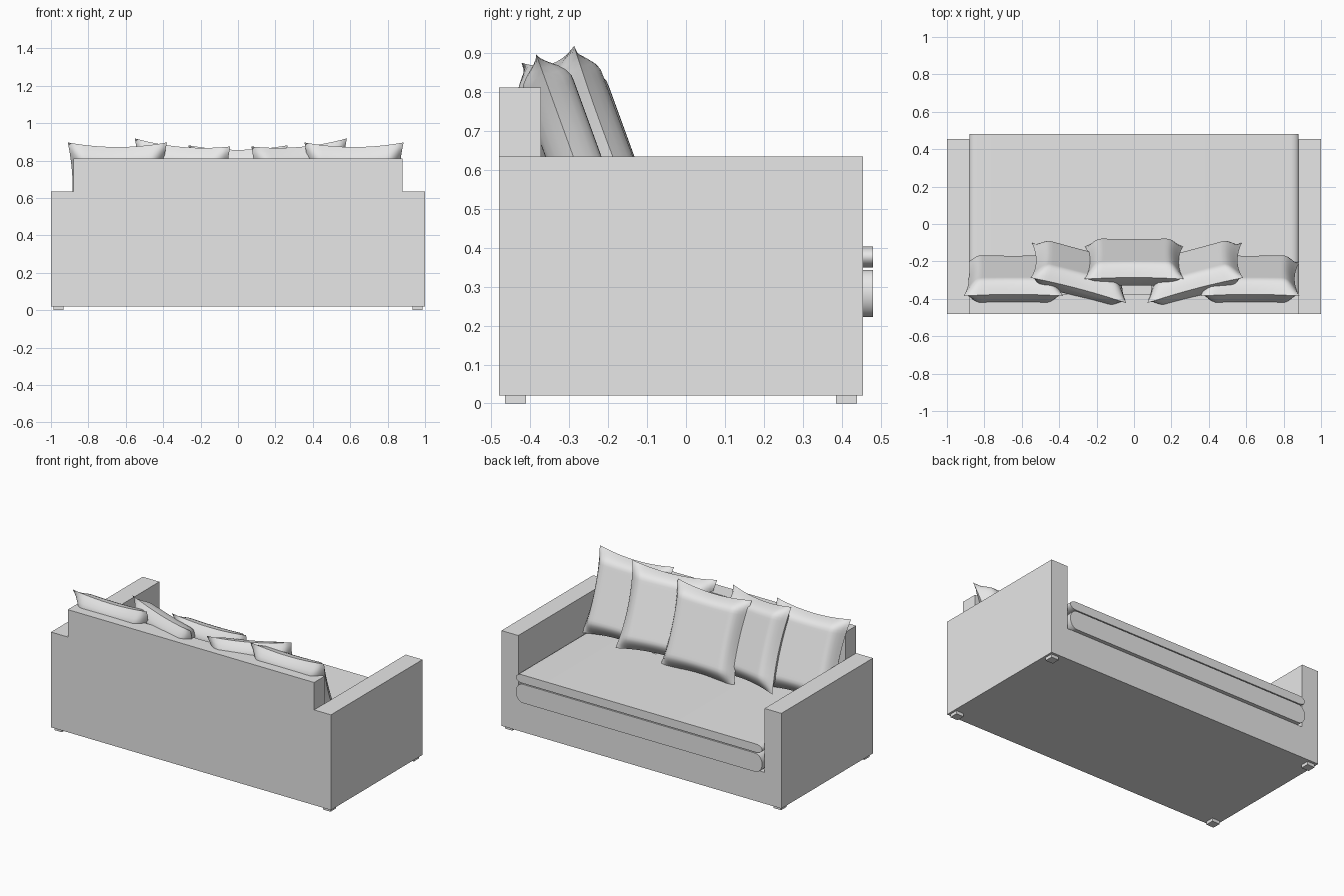
import bpy, bmesh
from math import sin, cos, pi, radians
from mathutils import Matrix, Vector

cube = bpy.data.objects.get("Cube")
if cube:
    bpy.data.objects.remove(cube, do_unlink=True)

# One plain fabric colour
fabric = bpy.data.materials.new("light_grey_fabric")
fabric.use_nodes = True
fabric.diffuse_color = (0.8, 0.8, 0.8, 1)
fabric.node_tree.nodes["Principled BSDF"].inputs["Base Color"].default_value = (0.8, 0.8, 0.8, 1)

ARM_X, BACK_Y, FRONT_Y = 0.88, -0.48, 0.455
ARM_Z, BASE_Z, FOOT_Z = 0.635, 0.222, 0.02
PANEL_Y = -0.373


def finish(name, bm, smooth=False):
    mesh = bpy.data.meshes.new(name)
    bm.to_mesh(mesh)
    bm.free()
    obj = bpy.data.objects.new(name, mesh)
    bpy.context.collection.objects.link(obj)
    mesh.materials.append(fabric)
    if smooth:
        bpy.ops.object.select_all(action='DESELECT')
        obj.select_set(True)
        bpy.context.view_layer.objects.active = obj
        bpy.ops.object.shade_smooth_by_angle(angle=radians(40))
    return obj


def extrude_y(name, profile, y0, y1, smooth=False):
    """Extrude an (x, z) outline from y0 to y1."""
    bm = bmesh.new()
    face = bm.faces.new([bm.verts.new((x, y0, z)) for x, z in profile])
    out = bmesh.ops.extrude_face_region(bm, geom=[face])
    moved = [v for v in out["geom"] if isinstance(v, bmesh.types.BMVert)]
    bmesh.ops.translate(bm, verts=moved, vec=(0, y1 - y0, 0))
    bmesh.ops.recalc_face_normals(bm, faces=bm.faces[:])
    return finish(name, bm, smooth)


def rect(x0, x1, z0, z1):
    return [(x0, z0), (x1, z0), (x1, z1), (x0, z1)]


def rounded_slab(name, z0, z1, rx):
    """Seat layer with rounded left and right ends."""
    mid, rz, n = (z0 + z1) / 2, (z1 - z0) / 2, 16
    right = [(ARM_X - rx + rx * cos(a), mid + rz * sin(a))
             for a in (pi * i / n - pi / 2 for i in range(n + 1))]
    left = [(-x, z) for x, z in reversed(right)]
    return extrude_y(name, right + left, PANEL_Y, 0.48, True)


# Base with both arms, and the back panel
extrude_y("base_and_arms", [(-1, FOOT_Z), (1, FOOT_Z), (1, ARM_Z), (ARM_X, ARM_Z),
                            (ARM_X, BASE_Z), (-ARM_X, BASE_Z), (-ARM_X, ARM_Z),
                            (-1, ARM_Z)], BACK_Y, FRONT_Y)
extrude_y("back_panel", rect(-ARM_X, ARM_X, BASE_Z, 0.812), BACK_Y, PANEL_Y)

# Seat layers
rounded_slab("lower_seat_cushion", BASE_Z, 0.343, 0.05)
rounded_slab("upper_seat_cushion", 0.349, 0.403, 0.045)

# Feet
for side, x in (("right", -0.96), ("left", 0.96)):
    for end, y in (("front", -0.438), ("rear", 0.412)):
        extrude_y(f"{end}_{side}_foot", rect(x - 0.027, x + 0.027, 0, FOOT_Z),
                  y - 0.027, y + 0.027)

# Throw pillows: pinched edges, full middle, sharp seam
HALF, PUFF, PINCH, CELLS = 0.265, 0.068, 0.026, 28


def rise(s):
    return sin(pi / 2 * min(1, (1 - abs(s)) / 0.32))


def pillow(name, top_mid, yaw=0, roll=0):
    """top_mid is the midpoint between the two upper corners."""
    bm = bmesh.new()
    for side in (1, -1):
        made = bmesh.ops.create_grid(bm, x_segments=CELLS, y_segments=CELLS, size=1)
        for v in made["verts"]:
            s, t = v.co.x, v.co.y
            v.co = (s * (HALF - PINCH * (1 - t * t) * s * s),
                    side * PUFF * rise(s) * rise(t),
                    t * (HALF - PINCH * (1 - s * s) * t * t))
    bmesh.ops.remove_doubles(bm, verts=bm.verts[:], dist=0.0001)
    bmesh.ops.recalc_face_normals(bm, faces=bm.faces[:])
    turn = (Matrix.Rotation(radians(yaw), 4, 'Z') @ Matrix.Rotation(radians(20), 4, 'X')
            @ Matrix.Rotation(radians(roll), 4, 'Y'))
    centre = Vector(top_mid) - turn @ Vector((0, 0, HALF))
    obj = finish(name, bm, True)
    obj.matrix_world = Matrix.Translation(centre) @ turn


pillow("centre_pillow", (0, -0.295, 0.882))
pillow("outer_right_pillow", (-0.645, -0.385, 0.897))
pillow("outer_left_pillow", (0.62, -0.385, 0.897))
pillow("angled_right_pillow", (-0.297, -0.355, 0.897), -16.5, 5)
pillow("angled_left_pillow", (0.327, -0.355, 0.897), 16.5, -5)
